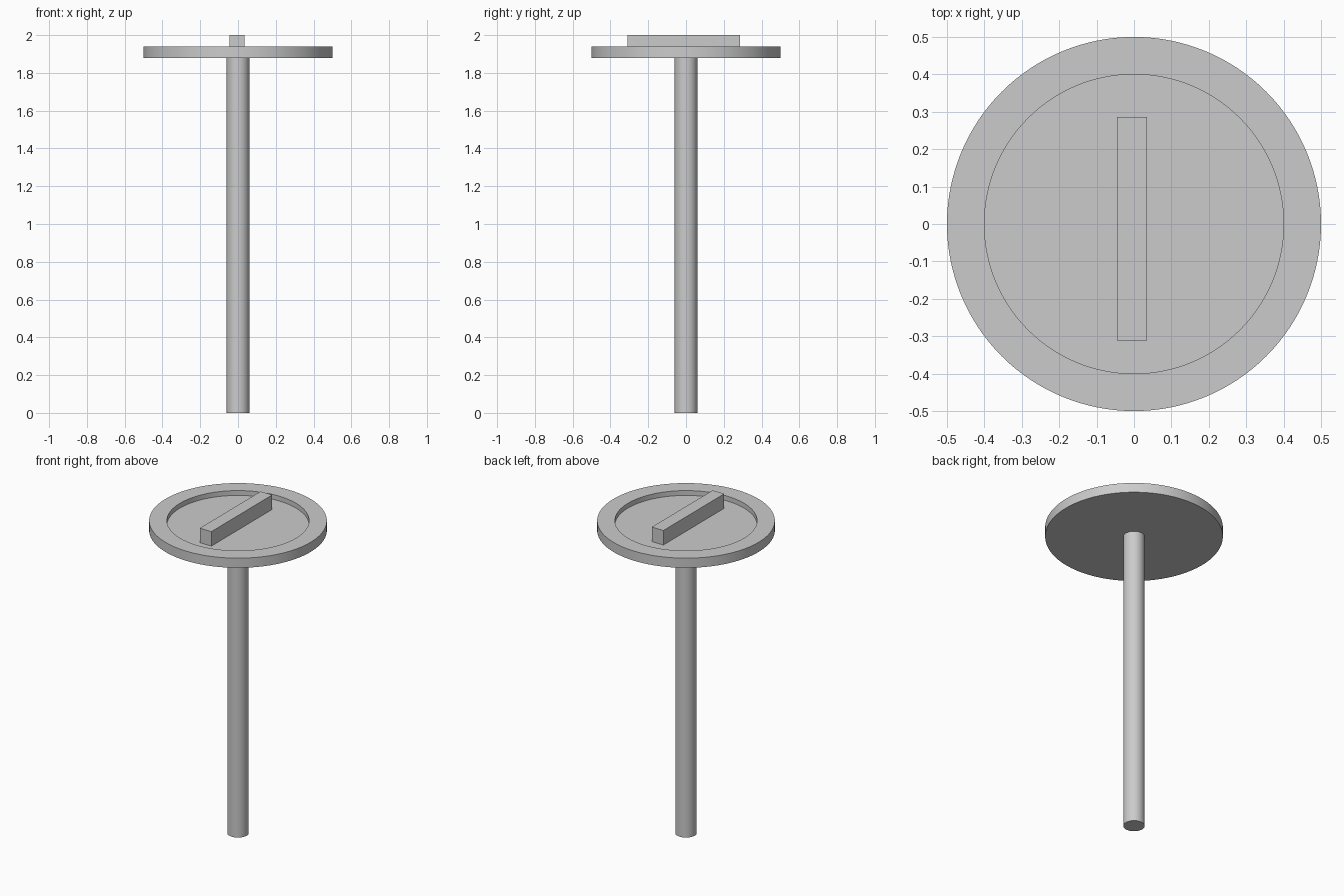
import bpy, bmesh, math

cube = bpy.data.objects.get("Cube")
if cube:
    bpy.data.objects.remove(cube, do_unlink=True)

# Single plain grey
grey = bpy.data.materials.new("plain grey")
grey.use_nodes = True
colour = (0.6, 0.6, 0.6, 1)
grey.diffuse_color = colour
grey.node_tree.nodes["Principled BSDF"].inputs["Base Color"].default_value = colour


def lathe(name, profile, steps=96):
    """Spin an (r, z) profile about the z axis; its ends lie on the axis."""
    bm = bmesh.new()
    verts = [bm.verts.new((r, 0, z)) for r, z in profile]
    edges = [bm.edges.new(pair) for pair in zip(verts, verts[1:])]
    bmesh.ops.spin(bm, geom=verts + edges, cent=(0, 0, 0), axis=(0, 0, 1),
                   angle=math.tau, steps=steps)
    bmesh.ops.remove_doubles(bm, verts=bm.verts, dist=1e-4)
    bmesh.ops.recalc_face_normals(bm, faces=bm.faces)
    mesh = bpy.data.meshes.new(name)
    bm.to_mesh(mesh)
    bm.free()
    obj = bpy.data.objects.new(name, mesh)
    bpy.context.collection.objects.link(obj)
    mesh.materials.append(grey)
    bpy.ops.object.select_all(action='DESELECT')
    obj.select_set(True)
    bpy.context.view_layer.objects.active = obj
    bpy.ops.object.shade_smooth_by_angle(angle=math.radians(30))
    return obj


# Long round shaft
lathe("shaft", [(0, 0), (0.06, 0), (0.06, 1.88), (0, 1.88)], 64)

# Round head with a raised rim around a shallow recess
lathe("head_disc", [(0, 1.88), (0.5, 1.88), (0.5, 1.94),
                    (0.4, 1.94), (0.4, 1.91), (0, 1.91)], 128)

# Grip bar across the recess, slightly off centre
bpy.ops.mesh.primitive_cube_add(size=1, location=(-0.005, -0.0125, 1.955))
bar = bpy.context.object
bar.name = "grip_bar"
bar.scale = (0.08, 0.597, 0.09)
bpy.ops.object.transform_apply(location=False, rotation=False, scale=True)
bar.data.materials.append(grey)
